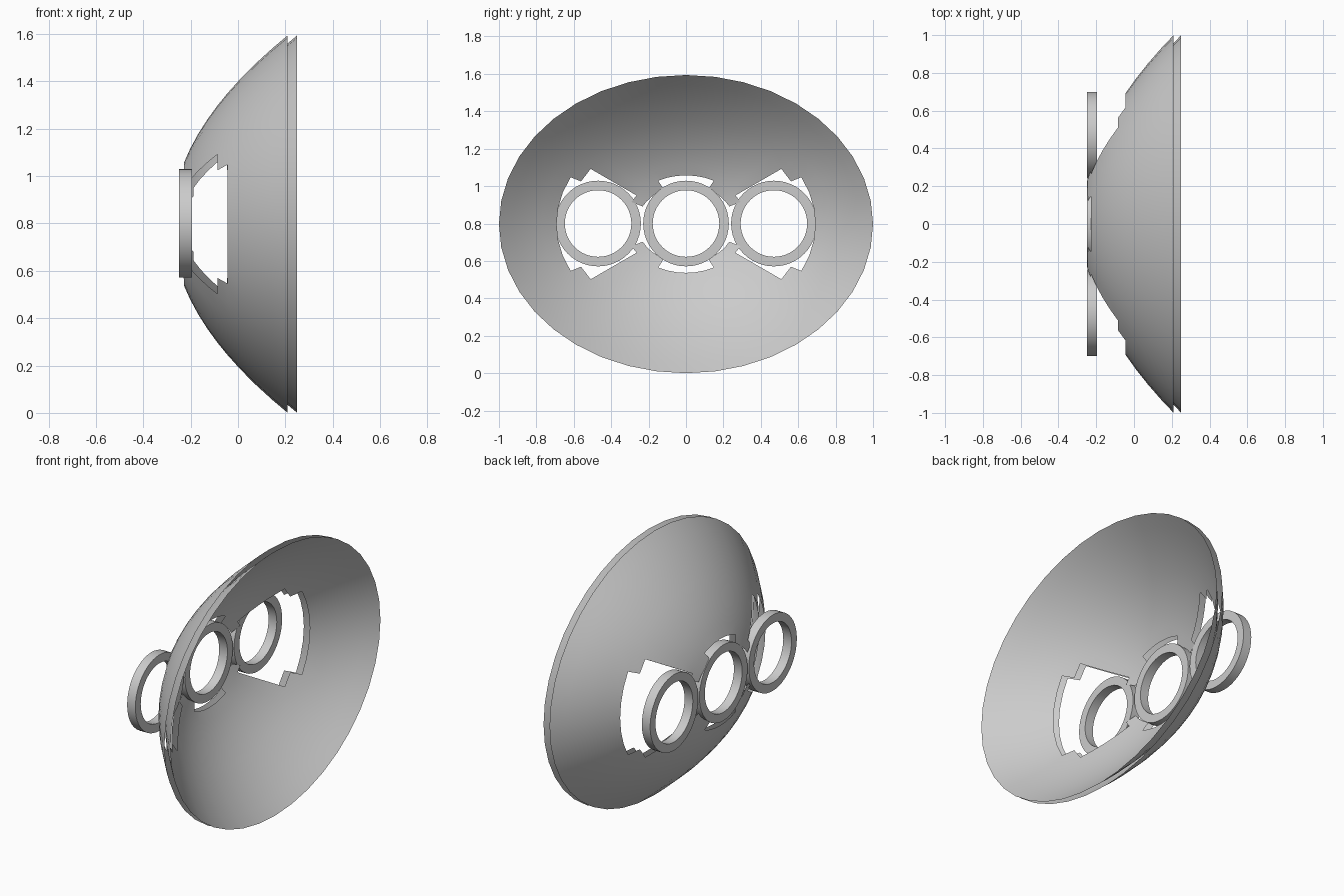
import bpy, bmesh
from math import sin, cos, pi, radians

cube = bpy.data.objects.get("Cube")
if cube:
    bpy.data.objects.remove(cube)

grey = bpy.data.materials.new("light_grey")
grey.use_nodes = True
grey.diffuse_color = (0.6, 0.6, 0.6, 1)
grey.node_tree.nodes["Principled BSDF"].inputs["Base Color"].default_value = (0.6, 0.6, 0.6, 1)

HALF_HEIGHT = 0.797
SEGMENTS = 40
RADII = [0.26, 0.327, 0.4, 0.48, 0.56, 0.63, 0.692, 0.77, 0.85, 0.93, 1.0]


def finish(name, bm):
    mesh = bpy.data.meshes.new(name)
    bm.to_mesh(mesh)
    bm.free()
    mesh.materials.append(grey)
    obj = bpy.data.objects.new(name, mesh)
    bpy.context.collection.objects.link(obj)
    bpy.ops.object.select_all(action="DESELECT")
    obj.select_set(True)
    bpy.context.view_layer.objects.active = obj
    bpy.ops.object.shade_smooth_by_angle(angle=radians(30))
    return obj


def is_cut(radius, angle):
    """True where the dish is open; angle is measured from the y axis."""
    a = abs((angle + 90) % 180 - 90)
    if a < 27:
        return radius < 0.692
    if a < 36:
        return 0.327 < radius < 0.63
    return a > 63 and radius < 0.327


def dish(name, x_offset):
    """Open parabolic sheet with an elliptical rim and stepped cut-outs."""
    bm = bmesh.new()
    rows = []
    for r in RADII:
        rows.append([bm.verts.new((x_offset - 0.28 + 0.49 * r * r,
                                   r * cos(2 * pi * s / SEGMENTS),
                                   HALF_HEIGHT * (1 + r * sin(2 * pi * s / SEGMENTS))))
                     for s in range(SEGMENTS)])
    for k in range(len(RADII) - 1):
        middle = (RADII[k] + RADII[k + 1]) / 2
        for s in range(SEGMENTS):
            if is_cut(middle, (s + 0.5) * 360 / SEGMENTS):
                continue
            t = (s + 1) % SEGMENTS
            bm.faces.new((rows[k][s], rows[k][t], rows[k + 1][t], rows[k + 1][s]))
    loose = [v for v in bm.verts if not v.link_faces]
    bmesh.ops.delete(bm, geom=loose, context="VERTS")
    # The rear sheet faces away from the hollow side
    if x_offset == 0:
        bmesh.ops.reverse_faces(bm, faces=bm.faces[:])
    return finish(name, bm)


def ring(name, y):
    """Flat-sided ring with its axis along x."""
    bm = bmesh.new()
    n = 48
    profile = [(-0.25, 0.178), (-0.195, 0.178), (-0.195, 0.229), (-0.25, 0.229)]
    loops = [[bm.verts.new((x, y + r * cos(2 * pi * s / n), HALF_HEIGHT + 0.003 + r * sin(2 * pi * s / n)))
              for s in range(n)] for x, r in profile]
    for k in range(4):
        a, b = loops[k], loops[(k + 1) % 4]
        for s in range(n):
            t = (s + 1) % n
            bm.faces.new((a[s], a[t], b[t], b[s]))
    bmesh.ops.recalc_face_normals(bm, faces=bm.faces[:])
    return finish(name, bm)


# Two nested sheets, open at the rim
dish("dish_back_sheet", 0)
dish("dish_front_sheet", 0.04)

# Row of three rings across the middle
for label, y in (("front", -0.47), ("middle", 0), ("rear", 0.47)):
    ring(label + "_ring", y)
